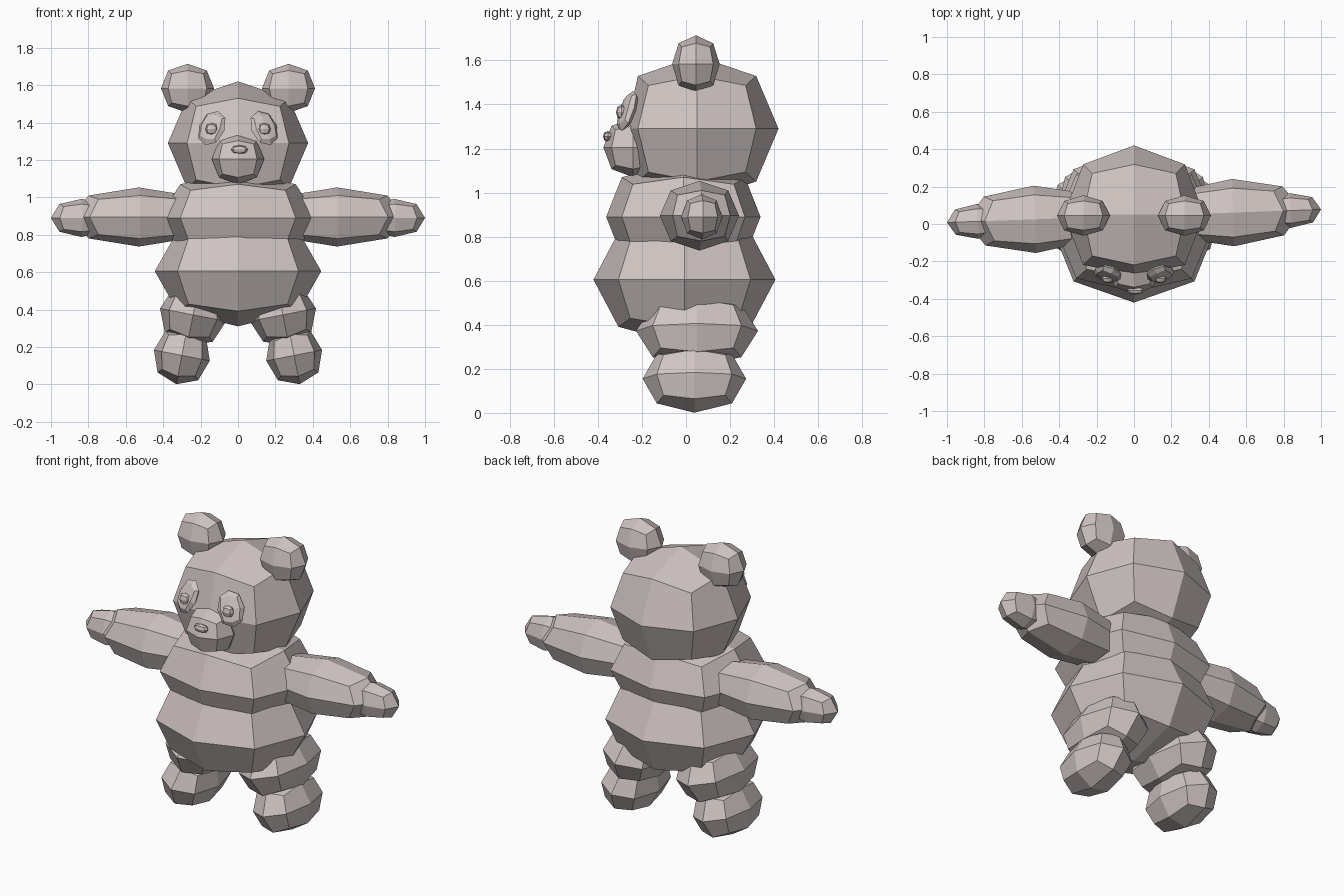
import bpy, bmesh
from math import radians
from mathutils import Matrix, Vector, Euler

if "Cube" in bpy.data.objects:
    bpy.data.objects.remove(bpy.data.objects["Cube"])

fur = bpy.data.materials.new("pale_grey_fur")
fur.diffuse_color = (0.62, 0.55, 0.54, 1)
fur.use_nodes = True
fur.node_tree.nodes["Principled BSDF"].inputs["Base Color"].default_value = fur.diffuse_color

# distance factor of face-centre, edge and corner points of a once-rounded cube
ROUND = {1: 1.0, 2: 0.726, 3: 0.596}


def blob(name, center, half, rot=(0, 0, 0), flat_front=1.0, flat_back=1.0):
    """Rounded 24-face cube; front and back centre points can be pushed in."""
    bm = bmesh.new()
    bmesh.ops.create_cube(bm, size=2)
    bmesh.ops.subdivide_edges(bm, edges=bm.edges[:], cuts=1, use_grid_fill=True)
    for v in bm.verts:
        v.co = Vector([round(c) for c in v.co])
        n = sum(1 for c in v.co if c)
        if n == 1 and v.co.y:
            v.co.y *= flat_front if v.co.y < 0 else flat_back
        v.co *= ROUND[n]
    turn = Euler([radians(a) for a in rot]).to_matrix().to_4x4()
    bm.transform(Matrix.Translation(center) @ turn @ Matrix.Diagonal((*half, 1)))
    bmesh.ops.recalc_face_normals(bm, faces=bm.faces[:])
    mesh = bpy.data.meshes.new(name)
    bm.to_mesh(mesh)
    bm.free()
    mesh.materials.append(fur)
    ob = bpy.data.objects.new(name, mesh)
    bpy.context.collection.objects.link(ob)
    return ob


def pair(name, center, half, rot=(0, 0, 0)):
    """Right and left copies mirrored across x = 0."""
    x, y, z = center
    a, b, c = rot
    blob("right_" + name, (x, y, z), half, (a, b, c))
    blob("left_" + name, (-x, y, z), half, (a, -b, -c))


# head and body
blob("head", (0, 0.05, 1.29), (0.375, 0.37, 0.33), flat_front=0.87)
blob("chest", (0, -0.012, 0.89), (0.425, 0.385, 0.248), flat_front=0.91, flat_back=0.91)
blob("belly", (0, -0.007, 0.605), (0.445, 0.413, 0.295))

# face
blob("snout", (0, -0.24, 1.205), (0.14, 0.135, 0.135))
blob("nose", (0.008, -0.355, 1.255), (0.045, 0.022, 0.024))
pair("eye_patch", (0.14, -0.266, 1.37), (0.075, 0.028, 0.1), (-22, -12, 25))
pair("eye", (0.141, -0.292, 1.365), (0.034, 0.026, 0.034))

# ears
pair("ear", (0.27, 0.045, 1.583), (0.142, 0.108, 0.131))

# arms and hands, swung slightly about the vertical axis
for side, s in (("right", 1), ("left", -1)):
    blob(side + "_arm", (s * 0.53, 0.043 + s * 0.018, 0.895), (0.37, 0.18, 0.158), (0, 0, 2))
    blob(side + "_hand", (s * 0.836, 0.043 + s * 0.029, 0.89), (0.164, 0.093, 0.102), (0, 0, 2))

# legs and feet, tilted outward
pair("leg", (0.24, 0.05, 0.372), (0.18, 0.277, 0.167), (0, -11, 0))
pair("foot", (0.30, 0.038, 0.155), (0.152, 0.235, 0.157), (0, -11, 0))
